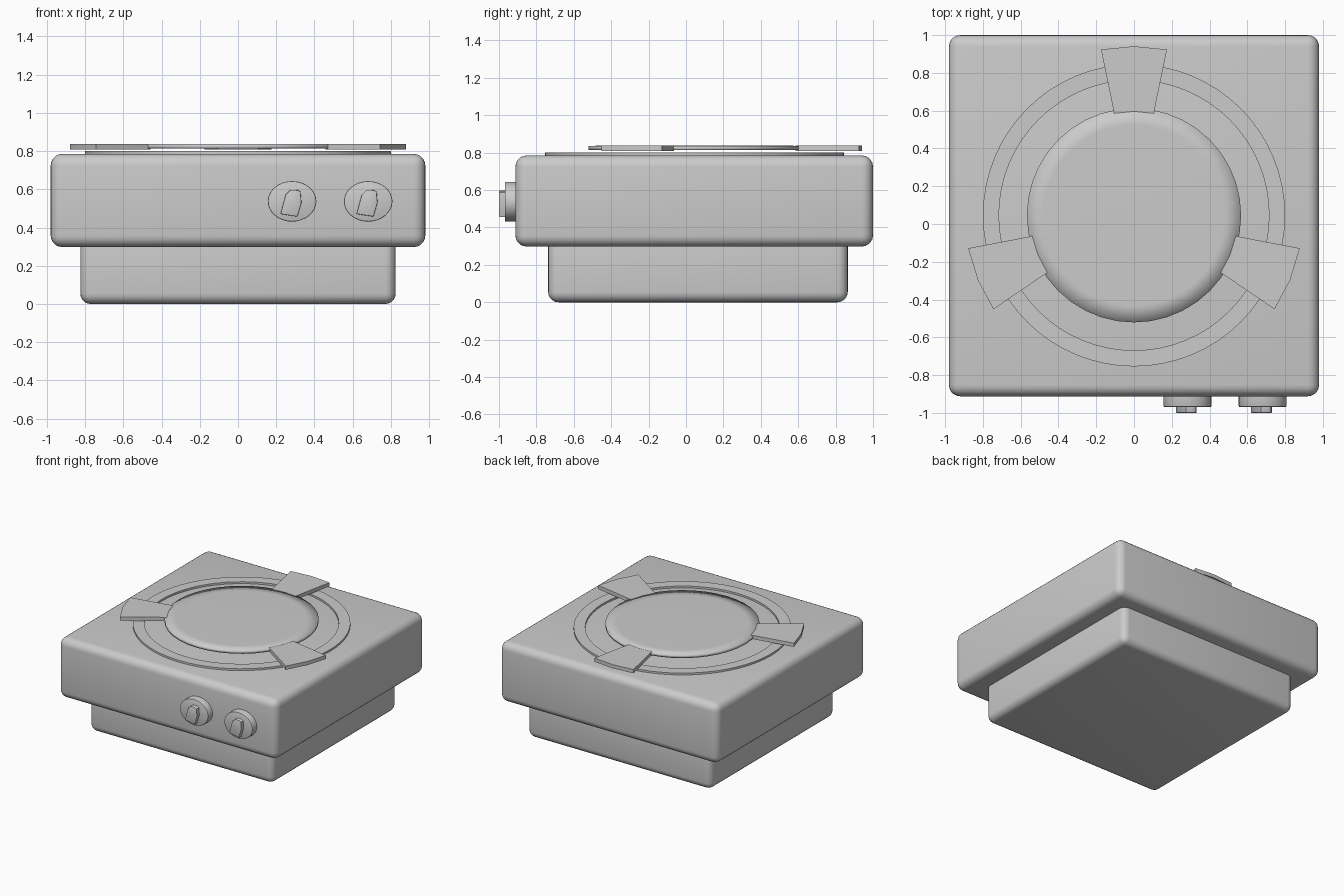
import bpy, bmesh, math
from mathutils import Vector

if "Cube" in bpy.data.objects:
    bpy.data.objects.remove(bpy.data.objects["Cube"])

CY = 0.046  # burner centre in y


def finish(name, bm, angle=30):
    bmesh.ops.recalc_face_normals(bm, faces=bm.faces)
    me = bpy.data.meshes.new(name)
    bm.to_mesh(me)
    bm.free()
    ob = bpy.data.objects.new(name, me)
    bpy.context.collection.objects.link(ob)
    bpy.context.view_layer.objects.active = ob
    bpy.ops.object.select_all(action='DESELECT')
    ob.select_set(True)
    bpy.ops.object.shade_smooth_by_angle(angle=math.radians(angle))
    return ob


def rounded_box(name, lo, hi, r):
    bm = bmesh.new()
    bmesh.ops.create_cube(bm, size=1)
    for v in bm.verts:
        v.co = Vector([(lo[i] + hi[i]) / 2 + v.co[i] * (hi[i] - lo[i]) for i in range(3)])
    bmesh.ops.bevel(bm, geom=bm.edges[:], offset=r, segments=5, profile=0.5, affect='EDGES')
    return finish(name, bm, 40)


def prism(name, pts, direction, bevel=0):
    """Extrude a closed 3D outline along a direction."""
    bm = bmesh.new()
    face = bm.faces.new([bm.verts.new(p) for p in pts])
    ext = bmesh.ops.extrude_face_region(bm, geom=[face], use_keep_orig=True)
    top = [g for g in ext['geom'] if isinstance(g, bmesh.types.BMVert)]
    bmesh.ops.translate(bm, verts=top, vec=direction)
    bmesh.ops.recalc_face_normals(bm, faces=bm.faces)
    if bevel:
        tset = set(top)
        edges = [e for e in bm.edges if all(v in tset for v in e.verts)]
        bmesh.ops.bevel(bm, geom=edges, offset=bevel, segments=2, profile=0.5, affect='EDGES')
    return finish(name, bm)


def circle(bm, r, z, n, shift=0.0):
    return [bm.verts.new((r * math.cos(2 * math.pi * (i + shift) / n),
                          CY + r * math.sin(2 * math.pi * (i + shift) / n), z)) for i in range(n)]


# Body and recessed base
rounded_box("body", (-0.98, -0.912, 0.298), (0.98, 1.0, 0.785), 0.06)
rounded_box("base", (-0.825, -0.737, 0.0), (0.825, 0.865, 0.36), 0.055)

# Flat ring around the burner
bm = bmesh.new()
n = 64
loops = [circle(bm, r, z, n) for r, z in ((0.80, 0.775), (0.80, 0.80), (0.715, 0.80), (0.715, 0.775))]
for a, b in zip(loops, loops[1:] + loops[:1]):
    for i in range(n):
        bm.faces.new((a[i], a[(i + 1) % n], b[(i + 1) % n], b[i]))
finish("burner_ring", bm)

# Burner plate: softly shaded rim with tooth-like triangles
bm = bmesh.new()
n = 40
low, rim = circle(bm, 0.567, 0.813, n), circle(bm, 0.567, 0.836, n)
inner = circle(bm, 0.48, 0.838, n, 0.5)
for i in range(n):
    j = (i + 1) % n
    bm.faces.new((low[i], low[j], rim[j], rim[i]))
    bm.faces.new((rim[i], rim[j], inner[i]))
    bm.faces.new((rim[j], inner[j], inner[i]))
bm.faces.new(inner)
bm.faces.new(low[::-1])
plate = finish("burner_plate", bm, 180)

# Three wedge-shaped pan supports
for k, mid in enumerate((90, 202.5, 337.5)):
    pts = []
    for r, offs in ((0.895, (-11.25, 0, 11.25)), (0.55, (11, 0, -11))):
        for o in offs:
            a = math.radians(mid + o)
            pts.append((r * math.cos(a), CY + r * math.sin(a), 0.808))
    prism(f"pan_support_{k + 1}", pts, (0, 0, 0.030))

# Control knobs with tilted grips
grip = [(-0.061, -0.066), (0.028, -0.080), (0.049, -0.007),
        (0.044, 0.050), (0.030, 0.059), (-0.008, 0.060), (-0.034, 0.034)]
for k, x in enumerate((0.283, 0.681)):
    z = 0.537
    oval = [(x + 0.127 * math.cos(t), -0.89, z + 0.106 * math.sin(t))
            for t in (2 * math.pi * i / 32 for i in range(32))]
    prism(f"knob_{k + 1}", oval, (0, -0.079, 0), 0.006)
    prism(f"knob_grip_{k + 1}", [(x + u, -0.95, z + w) for u, w in grip], (0, -0.05, 0), 0.004)
